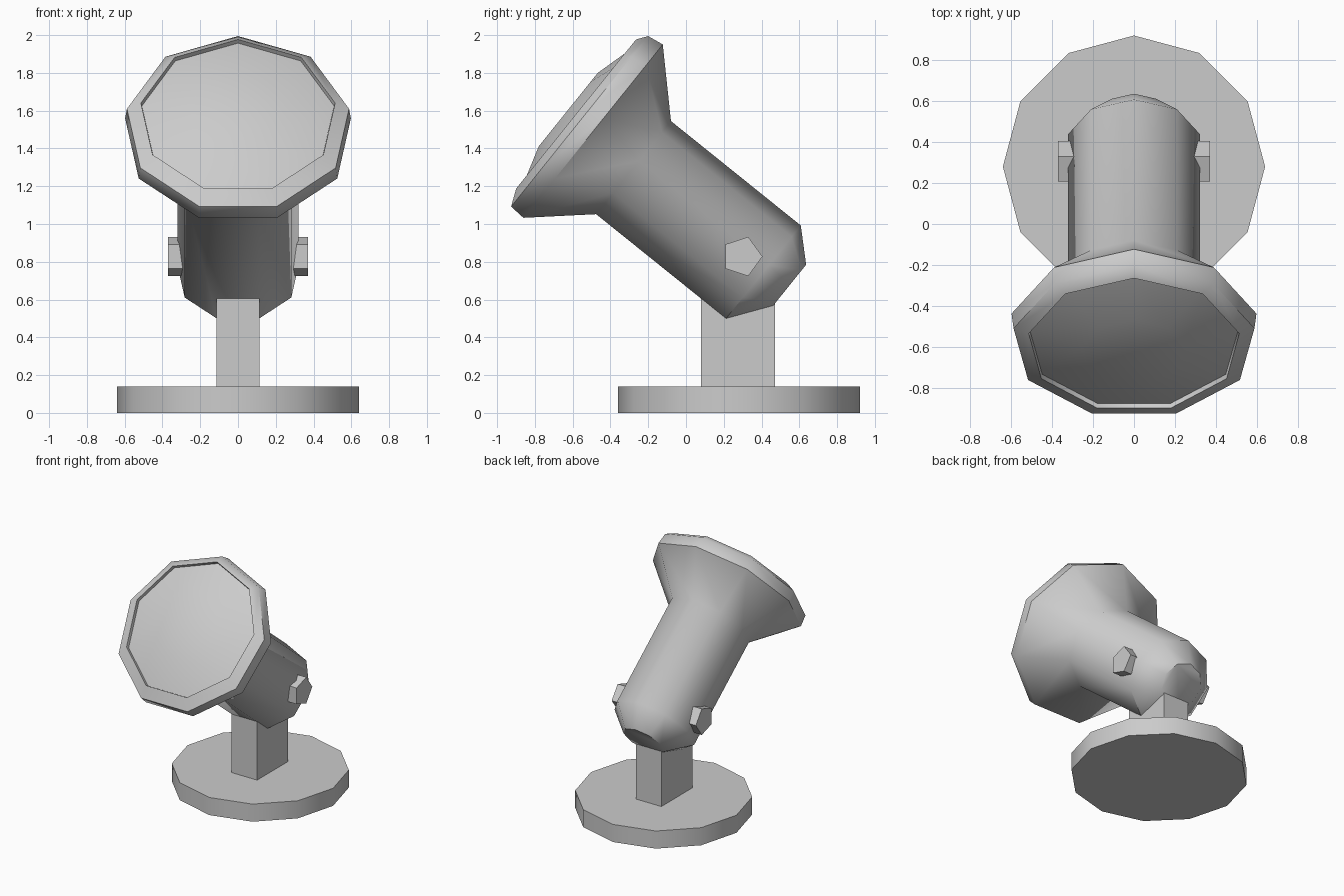
import bpy, bmesh, math
from mathutils import Matrix, Vector

if "Cube" in bpy.data.objects:
    bpy.data.objects.remove(bpy.data.objects["Cube"])

TILT = math.radians(38.8)
FORWARD = Vector((0, -math.cos(TILT), math.sin(TILT)))
UP = Vector((0, math.sin(TILT), math.cos(TILT)))


def finish(name, bm, angle=46):
    bmesh.ops.recalc_face_normals(bm, faces=bm.faces)
    mesh = bpy.data.meshes.new(name)
    bm.to_mesh(mesh)
    bm.free()
    mesh.shade_smooth()
    mesh.set_sharp_from_angle(angle=math.radians(angle))
    obj = bpy.data.objects.new(name, mesh)
    bpy.context.collection.objects.link(obj)
    return obj


def tilted_lathe(name, rings, cap_start=False, cap_end=False, sides=9):
    """Rings are (distance along axis, radius, height of centre above axis origin)."""
    bm = bmesh.new()
    loops = []
    for s, r, c in rings:
        loop = []
        for i in range(sides):
            a = 2 * math.pi * i / sides
            loop.append(bm.verts.new(Vector((r * math.sin(a), 0, 0))
                                     + FORWARD * s + UP * (c + r * math.cos(a))))
        loops.append(loop)
    for a, b in zip(loops, loops[1:]):
        for i in range(sides):
            j = (i + 1) % sides
            bm.faces.new((a[i], a[j], b[j], b[i]))
    if cap_start:
        bm.faces.new(loops[0])
    if cap_end:
        bm.faces.new(loops[-1])
    return finish(name, bm)


def prism(name, sides, radius, depth, matrix):
    bm = bmesh.new()
    bmesh.ops.create_cone(bm, cap_ends=True, segments=sides, radius1=radius,
                          radius2=radius, depth=depth, matrix=matrix)
    return finish(name, bm)


# Round base plate
prism("base_plate", 12, 0.64, 0.14, Matrix.Translation((0, 0.28, 0.07)))

# Square post reaching into the lamp body
bm = bmesh.new()
bmesh.ops.create_cube(bm, size=1, matrix=Matrix.Translation((0, 0.275, 0.41))
                      @ Matrix.Diagonal((0.225, 0.39, 0.54, 1)))
finish("post", bm)

# Lamp housing: back cap, barrel, flare, rim and recess wall
tilted_lathe("lamp_housing", [
    (-0.004, 0.167, 0.843), (0.148, 0.326, 0.828), (1.03, 0.326, 0.828),
    (1.318, 0.607, 0.836), (1.406, 0.597, 0.832), (1.445, 0.522, 0.853),
    (1.415, 0.517, 0.853)], cap_start=True)

# Shallow domed lens
tilted_lathe("lens", [(1.42, 0.517, 0.853), (1.492, 0.257, 0.853)], cap_end=True)

# Five-sided pivot bolts on both sides
for side, label in ((1, "right"), (-1, "left")):
    turn = Matrix(((0, 0, 1, 0), (1, 0, 0, 0), (0, 1, 0, 0), (0, 0, 0, 1)))
    # the first vertex of the pentagon points to the back (+y)
    bolt = prism("pivot_bolt_" + label, 5, 0.109, 0.09,
                 Matrix.Translation((side * 0.325, 0.296, 0.828)) @ turn
                 @ Matrix.Rotation(-math.pi / 2, 4, 'Z'))
    ys = [v.co.y for v in bolt.data.vertices]
    if max(ys) - 0.296 < 0.1:
        bolt.data.transform(Matrix.Translation((0, 0.296, 0.828))
                            @ Matrix.Rotation(math.pi / 2, 4, 'X')
                            @ Matrix.Translation((0, -0.296, -0.828)))
